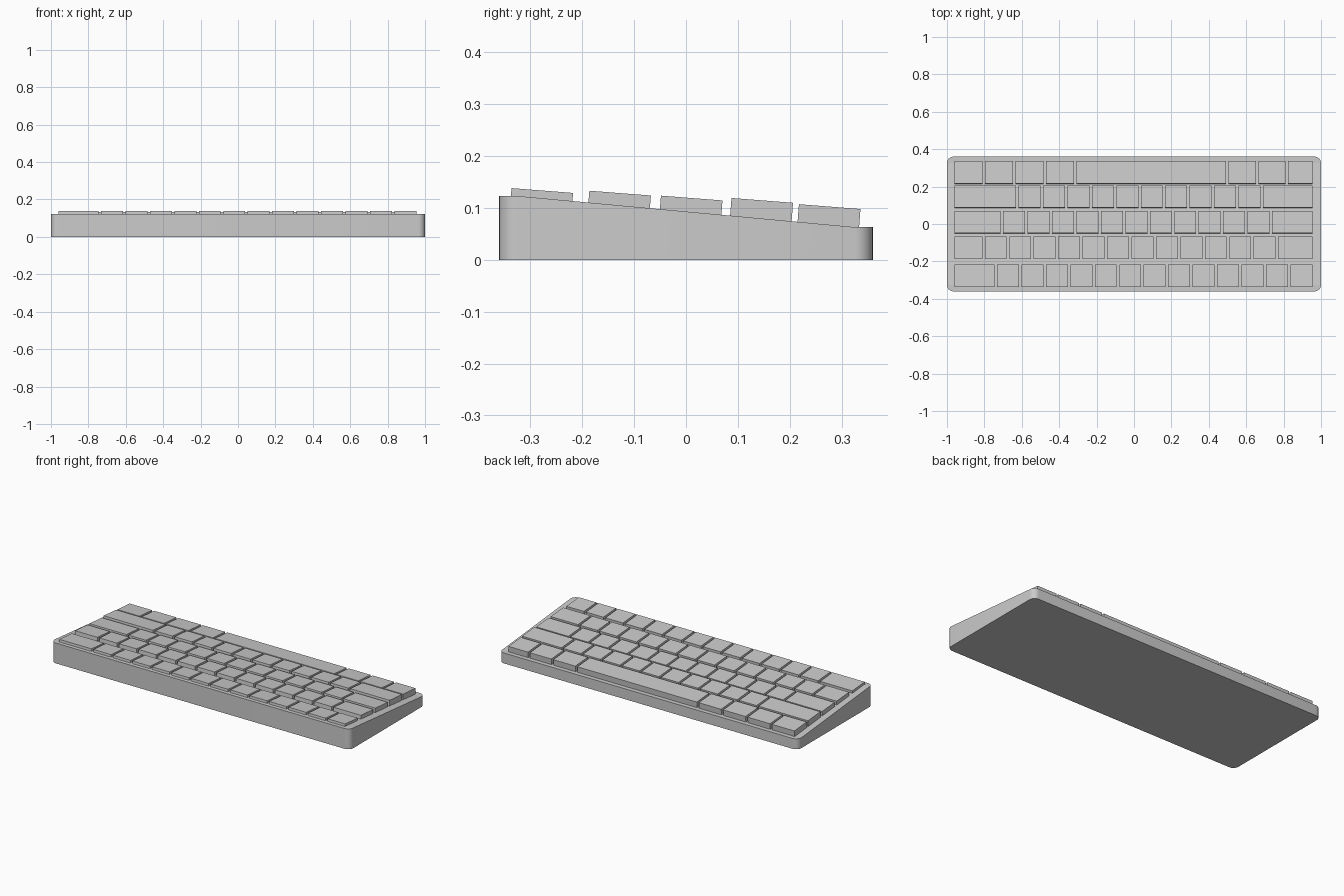
import bpy, bmesh, math
from mathutils import Matrix, Vector

if "Cube" in bpy.data.objects:
    bpy.data.objects.remove(bpy.data.objects["Cube"])

HALF_X, HALF_Y, RADIUS, N = 1.0, 0.36, 0.035, 9
FRONT_Z, BACK_Z = 0.123, 0.063
UNIT, GAP, LEFT = 0.1307, 0.0135, -0.961
KEY_DEPTH, KEY_THICK, TILT = 0.119, 0.05, math.atan(0.078)


def finish(bm, name):
    bmesh.ops.recalc_face_normals(bm, faces=bm.faces)
    mesh = bpy.data.meshes.new(name)
    bm.to_mesh(mesh)
    bm.free()
    obj = bpy.data.objects.new(name, mesh)
    bpy.context.collection.objects.link(obj)
    return obj


# Wedge case: rounded outline, level rims front and back, sloping deck between
def build_case():
    outline = []
    for c, (sx, sy) in enumerate([(1, 1), (-1, 1), (-1, -1), (1, -1)]):
        for i in range(N):
            a = math.radians(90 * (c + i / (N - 1)))
            outline.append((sx * (HALF_X - RADIUS) + RADIUS * math.cos(a),
                            sy * (HALF_Y - RADIUS) + RADIUS * math.sin(a)))
    bm = bmesh.new()
    low = [bm.verts.new((x, y, 0)) for x, y in outline]
    top = [bm.verts.new((x, y, BACK_Z if y > 0 else FRONT_Z)) for x, y in outline]
    count = len(outline)
    for i in range(count):
        j = (i + 1) % count
        bm.faces.new((low[i], low[j], top[j], top[i])).smooth = True
    bm.faces.new(low[::-1])
    bm.faces.new(top[:2 * N])
    bm.faces.new(top[2 * N:])
    bm.faces.new((top[0], top[2 * N - 1], top[2 * N], top[-1]))
    finish(bm, "case")


# One tilted keycap, placed by the centre of its top face
def build_key(name, x0, width, y, top_z):
    rot = Matrix.Rotation(-TILT, 4, 'X')
    top = Vector((x0 + width / 2, y, top_z))
    mat = (Matrix.Translation(top) @ rot
           @ Matrix.Translation((0, 0, -KEY_THICK / 2))
           @ Matrix.Diagonal((width, KEY_DEPTH, KEY_THICK, 1)))
    bm = bmesh.new()
    bmesh.ops.create_cube(bm, size=1, matrix=mat)
    finish(bm, name)


build_case()

# Key rows from front to back: centre y, top z, key widths in key units
rows = [
    (-0.277, 0.1335, [1.75] + [1] * 13),
    (-0.127, 0.1285, [1.25] + [1] * 12 + [1.5]),
    (0.011, 0.1190, [2] + [1] * 11 + [1.75]),
    (0.147, 0.1145, [2.63] + [1] * 10 + [2.12]),
    (0.277, 0.1025, [1.25] * 4 + [6.22, 1.23, 1.2, 1.1]),
]
for r, (y, z, widths) in enumerate(rows, 1):
    x = LEFT
    for k, u in enumerate(widths, 1):
        name = "space_bar" if u > 5 else f"key_row{r}_{k}"
        build_key(name, x, u * UNIT - GAP, y, z)
        x += u * UNIT
